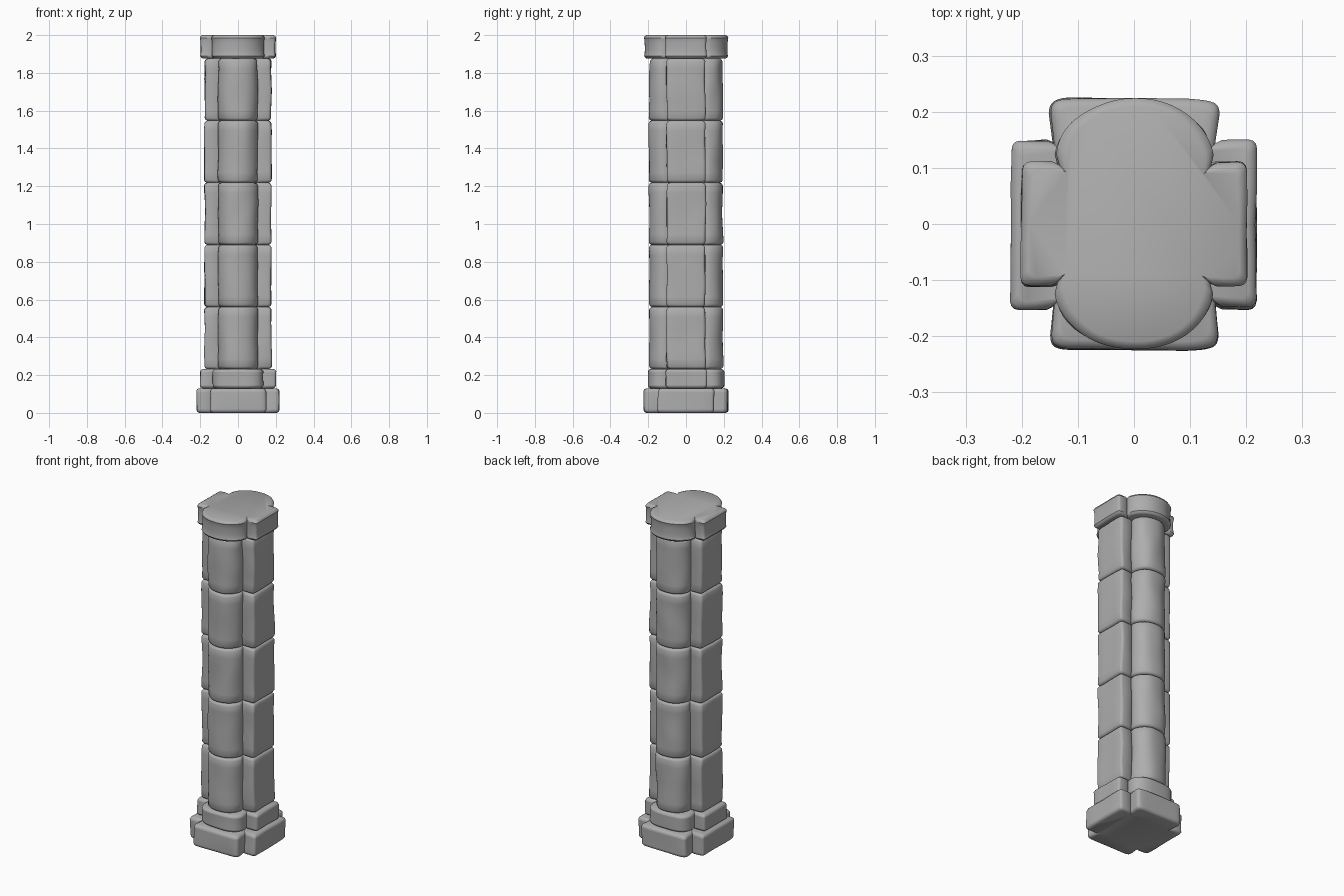
import bpy, bmesh, math
from mathutils import Vector, noise

cube = bpy.data.objects.get("Cube")
if cube:
    bpy.data.objects.remove(cube, do_unlink=True)

stone = bpy.data.materials.new("grey stone")
stone.use_nodes = True
GREY = (0.42, 0.42, 0.42, 1)
stone.diffuse_color = GREY
stone.node_tree.nodes["Principled BSDF"].inputs["Base Color"].default_value = GREY


def outline(wing, lobe, power, inset):
    """Cross-shaped plan: a wide wing along x, with a lobe at front and back."""
    wx, wy = wing[0] - inset, wing[1] - inset
    a, b = lobe[0] - inset, lobe[1] - wing[1]
    quarter = []
    for i in range(13):
        t = math.pi / 2 * (1 - i / 13)
        quarter.append((a * math.cos(t) ** (2 / power) if i else 0,
                        wy + b * math.sin(t) ** (2 / power)))
    notch, r = 0.006, 0.014
    quarter.append((a - notch, wy - notch))              # groove beside the lobe
    quarter += [(a + notch, wy), ((a + wx) / 2, wy)]
    for i in range(4):                                   # rounded wing corner
        t = math.pi / 2 * (1 - i / 3)
        quarter.append((wx - r + r * math.cos(t), wy - r + r * math.sin(t)))
    quarter += [(wx, wy * 0.45), (wx, 0)]
    right = quarter + [(x, -y) for x, y in reversed(quarter[:-1])]
    return right + [(-x, y) for x, y in reversed(right[1:-1])]


def block(name, z0, z1, wing, lobe, power, waist=0.0, rough=0.005, edge=0.014):
    """A worn stone course lofted through rings with rounded rims."""
    h = z1 - z0
    rings = [(z0, edge), (z0 + edge * 0.35, edge * 0.35), (z0 + edge, 0)]
    rings += [(z0 + h * k / 6, waist * math.sin(math.pi * k / 6)) for k in range(1, 6)]
    rings += [(z1 - edge, 0), (z1 - edge * 0.35, edge * 0.35), (z1, edge)]
    bm = bmesh.new()
    loops = []
    for z, inset in rings:
        loop = []
        for x, y in outline(wing, lobe, power, inset):
            n = noise.noise_vector(Vector((x * 9, y * 9, z * 7 + 3)))
            loop.append(bm.verts.new((x + n.x * rough, y + n.y * rough, z)))
        loops.append(loop)
    for low, high in zip(loops, loops[1:]):
        for i in range(len(low)):
            j = (i + 1) % len(low)
            bm.faces.new((low[i], low[j], high[j], high[i]))
    bm.faces.new(loops[0])
    bm.faces.new(loops[-1])
    bmesh.ops.recalc_face_normals(bm, faces=bm.faces)
    mesh = bpy.data.meshes.new(name)
    bm.to_mesh(mesh)
    bm.free()
    mesh.materials.append(stone)
    obj = bpy.data.objects.new(name, mesh)
    bpy.context.collection.objects.link(obj)
    bpy.ops.object.select_all(action="DESELECT")
    obj.select_set(True)
    bpy.context.view_layer.objects.active = obj
    bpy.ops.object.shade_smooth_by_angle(angle=math.radians(40))


# Stepped base
block("base_plinth", 0, 0.13, (0.218, 0.15), (0.15, 0.224), 9)
block("upper_plinth", 0.13, 0.232, (0.2, 0.11), (0.135, 0.202), 3.2)

# Shaft of five equal courses
bottom, top, count = 0.232, 1.876, 5
step = (top - bottom) / count
for i in range(count):
    block(f"shaft_course_{i + 1}", bottom + i * step, bottom + (i + 1) * step,
          (0.176, 0.102), (0.105, 0.195), 2.2, rough=0.007)

# Capital slab, slightly hollowed around its middle
block("capital", 1.876, 2.0, (0.2, 0.11), (0.142, 0.225), 2, waist=0.004)
